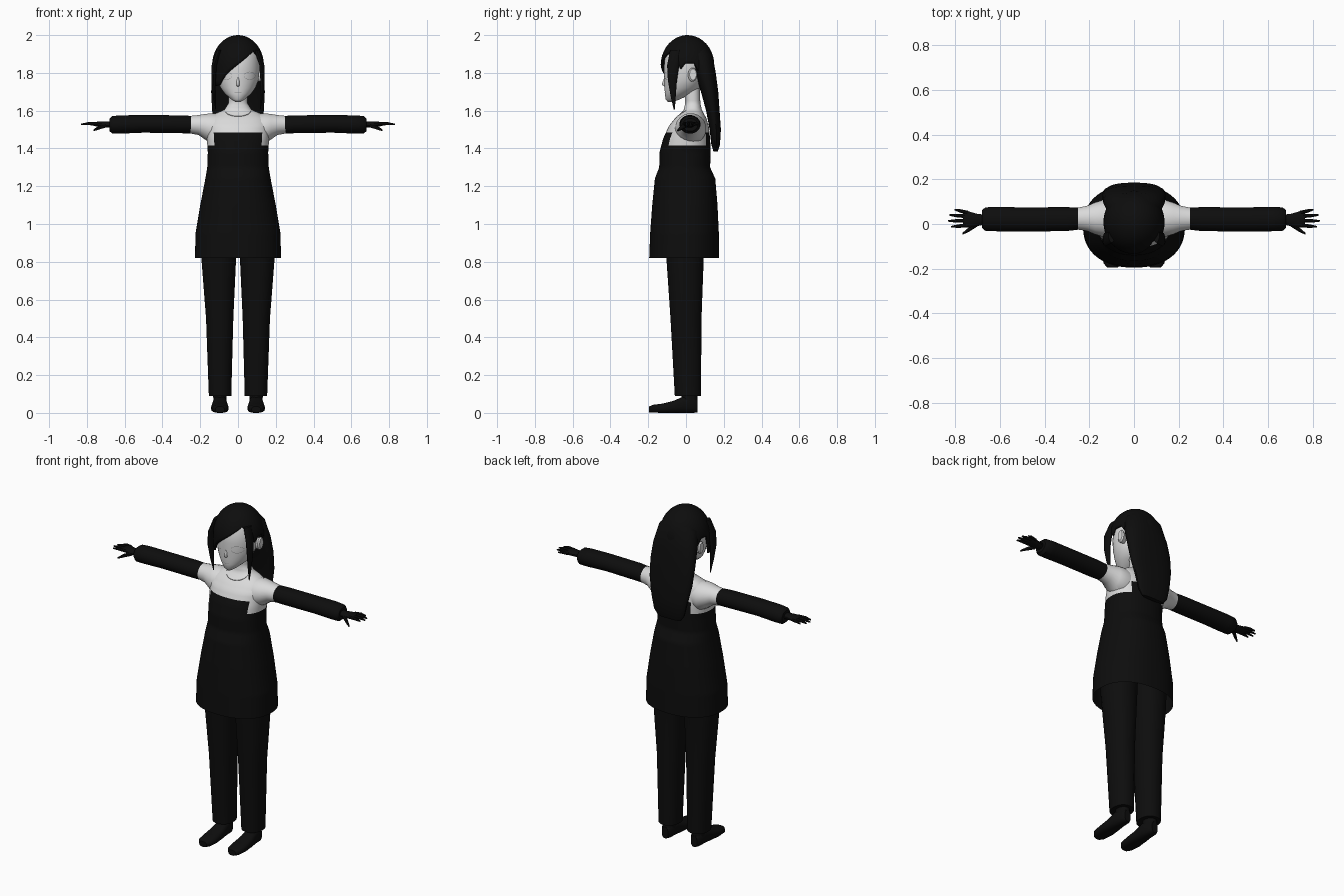
import bpy, bmesh
from math import sin, cos, pi, sqrt, radians
from mathutils import Vector
from mathutils.bvhtree import BVHTree

if "Cube" in bpy.data.objects:
    bpy.data.objects.remove(bpy.data.objects["Cube"])


def material(name, rgb):
    m = bpy.data.materials.new(name)
    m.use_nodes = True
    m.diffuse_color = (*rgb, 1)
    m.node_tree.nodes["Principled BSDF"].inputs["Base Color"].default_value = (*rgb, 1)
    return m


BLACK = material("black_cloth", (0.004, 0.004, 0.004))
SKIN = material("pale_skin", (0.7, 0.7, 0.7))
GREY = material("grey_line", (0.25, 0.25, 0.25))


def finish(bm, name, mats, mirror=False, angle=40):
    bmesh.ops.recalc_face_normals(bm, faces=bm.faces)
    me = bpy.data.meshes.new(name)
    bm.to_mesh(me)
    bm.free()
    ob = bpy.data.objects.new(name, me)
    bpy.context.collection.objects.link(ob)
    for m in mats:
        me.materials.append(m)
    bpy.ops.object.select_all(action='DESELECT')
    ob.select_set(True)
    bpy.context.view_layer.objects.active = ob
    bpy.ops.object.shade_smooth_by_angle(angle=radians(angle))
    if mirror:
        ob.modifiers.new("Mirror", 'MIRROR').use_bisect_axis[0] = False
    return ob


def smooth_sections(secs, step):
    """Interpolate sections linearly so that rings are at most step apart."""
    out = [secs[0]]
    for a, b in zip(secs, secs[1:]):
        n = max(1, round(abs(b[0] - a[0]) / step))
        out += [[p + (q - p) * i / n for p, q in zip(a, b)] for i in range(1, n + 1)]
    return out


def loft(name, axis, secs, mats, seg=20, power=1.0, caps=(True, True),
         mirror=False, rule=None, angle=40):
    """Sections are (position, centre 1, centre 2, radius 1, radius 2) along an axis."""
    bm = bmesh.new()
    rings = []
    for p, c1, c2, r1, r2 in secs:
        ring = []
        for i in range(seg):
            a = 2 * pi * (i + 0.5) / seg
            u, v = cos(a), sin(a)
            u = c1 + r1 * abs(u) ** power * (1 if u > 0 else -1)
            v = c2 + r2 * abs(v) ** power * (1 if v > 0 else -1)
            co = {'x': (p, u, v), 'y': (u, p, v), 'z': (u, v, p)}[axis]
            ring.append(bm.verts.new(co))
        rings.append(ring)
    for a, b in zip(rings, rings[1:]):
        for i in range(seg):
            j = (i + 1) % seg
            bm.faces.new((a[i], a[j], b[j], b[i]))
    for ring, cap in ((rings[0], caps[0]), (rings[-1], caps[1])):
        if cap:
            bm.faces.new(ring)
    if rule:
        for f in bm.faces:
            f.material_index = rule(f.calc_center_median())
    return finish(bm, name, mats, mirror, angle)


# Dress and upper body: cloth below the neckline, skin above
def torso_rule(c):
    middle = 0.125 if c.y < 0 else 0.1
    edge = 1.48 if abs(c.x) < middle else 1.41
    return 0 if c.z < edge else 1


body = [(0.82, 0, -0.01, 0.228, 0.185), (0.95, 0, -0.008, 0.225, 0.182),
        (1.1, 0, -0.006, 0.2, 0.173), (1.24, 0, -0.005, 0.173, 0.16),
        (1.3, 0, -0.007, 0.163, 0.135), (1.38, 0, -0.005, 0.16, 0.135),
        (1.45, 0, 0.003, 0.165, 0.125), (1.52, 0, 0.015, 0.17, 0.105),
        (1.56, 0, 0.025, 0.155, 0.083), (1.585, 0, 0.032, 0.12, 0.062),
        (1.605, 0, 0.036, 0.072, 0.048), (1.64, 0, 0.036, 0.05, 0.04),
        (1.74, 0, 0.03, 0.047, 0.042)]
torso = loft("dress_and_torso", 'z', smooth_sections(body, 0.012), [BLACK, SKIN],
             seg=64, power=0.88, caps=(False, True), rule=torso_rule)

# Trousers and shoes
loft("trouser_leg", 'z', [(0.09, 0.095, 0.01, 0.06, 0.07), (0.5, 0.097, 0, 0.073, 0.083),
                          (0.82, 0.102, -0.005, 0.093, 0.1), (1.0, 0.1, -0.005, 0.095, 0.11)],
     [BLACK], mirror=True, power=0.9)
loft("shoe", 'y', [(-0.195, 0.096, 0.018, 0.024, 0.016), (-0.175, 0.096, 0.022, 0.041, 0.021),
                   (-0.12, 0.096, 0.025, 0.047, 0.025), (-0.06, 0.096, 0.033, 0.043, 0.033),
                   (-0.01, 0.096, 0.045, 0.037, 0.045), (0.04, 0.096, 0.045, 0.034, 0.045),
                   (0.062, 0.096, 0.035, 0.02, 0.033)], [BLACK], power=0.75, mirror=True)
loft("ankle", 'z', [(0.04, 0.096, 0.02, 0.034, 0.042), (0.15, 0.096, 0.015, 0.038, 0.045)],
     [BLACK], mirror=True)

# Shoulders, sleeves and cuffs
loft("shoulder", 'x', [(0.08, 0.025, 1.505, 0.075, 0.075), (0.14, 0.025, 1.505, 0.083, 0.082),
                       (0.175, 0.025, 1.515, 0.072, 0.068), (0.21, 0.025, 1.524, 0.057, 0.053),
                       (0.26, 0.024, 1.526, 0.048, 0.046)], [SKIN], mirror=True)
loft("sleeve", 'x', [(0.25, 0.024, 1.526, 0.05, 0.047), (0.3, 0.022, 1.528, 0.054, 0.048),
                     (0.5, 0.02, 1.53, 0.055, 0.047), (0.62, 0.022, 1.527, 0.055, 0.049),
                     (0.665, 0.022, 1.525, 0.053, 0.047), (0.68, 0.022, 1.525, 0.04, 0.034)],
     [BLACK], mirror=True)

# Hands
loft("palm", 'x', [(0.66, 0.02, 1.526, 0.022, 0.018), (0.7, 0.018, 1.527, 0.028, 0.016),
                   (0.74, 0.02, 1.529, 0.038, 0.014), (0.765, 0.022, 1.529, 0.034, 0.01)],
     [BLACK], seg=12, mirror=True)


def finger(name, start, end, r):
    a, b = Vector(start), Vector(end)
    mid = a.lerp(b, 0.6) + Vector((0, 0, 0.003))
    loft(name, 'x', [(*a, r, r), (*mid, r * 0.9, r * 0.9), (*b, r * 0.4, r * 0.4)],
         [BLACK], seg=8, mirror=True)


for i, (y, tip_x, tip_y) in enumerate([(-0.006, 0.818, -0.012), (0.014, 0.832, 0.014),
                                       (0.034, 0.826, 0.04), (0.05, 0.802, 0.064)]):
    finger(f"finger_{i + 1}", (0.74, y, 1.53), (tip_x, tip_y, 1.527), 0.0095)
finger("thumb", (0.7, 0, 1.522), (0.766, -0.043, 1.495), 0.012)

# Head with pointed chin, nose and ears
head = loft("head", 'z', [(1.645, 0, -0.083, 0.012, 0.012), (1.66, 0, -0.07, 0.036, 0.038),
                          (1.69, 0, -0.04, 0.07, 0.072), (1.72, 0, -0.02, 0.092, 0.094),
                          (1.76, 0, -0.01, 0.108, 0.105), (1.82, 0, -0.004, 0.115, 0.114),
                          (1.9, 0, 0, 0.11, 0.11), (1.96, 0, 0, 0.07, 0.07)], [SKIN], seg=32,
            angle=70)
loft("nose", 'z', [(1.728, 0, -0.108, 0.008, 0.006), (1.738, 0, -0.112, 0.01, 0.018),
                   (1.785, 0, -0.104, 0.005, 0.008)], [SKIN], seg=8, angle=80)
loft("ear", 'x', [(0.095, 0.03, 1.785, 0.018, 0.03), (0.122, 0.035, 1.79, 0.025, 0.037),
                  (0.13, 0.037, 1.792, 0.018, 0.03)], [SKIN], seg=14, mirror=True)

# Hair cap whose lower edge sweeps diagonally over the forehead
CAP = [(-180, 1.7), (-150, 1.7), (-125, 1.77), (-105, 1.85), (-85, 1.85), (-70, 1.73),
       (-50, 1.735), (-30, 1.79), (0, 1.845), (25, 1.89), (45, 1.92), (62, 1.88),
       (75, 1.82), (85, 1.85), (105, 1.85), (125, 1.77), (150, 1.7), (180, 1.7)]


def cap_edge(deg):
    for (a, za), (b, zb) in zip(CAP, CAP[1:]):
        if a <= deg <= b:
            return za + (zb - za) * (deg - a) / (b - a)


bm = bmesh.new()
rows, cols = 14, 72
grid = []
for i in range(cols):
    deg = -180 + 360 * i / cols
    edge = cap_edge(deg)
    column = []
    for k in range(1, rows + 1):
        z = edge + (2.0 - edge) * cos(k / rows * pi / 2)
        h = (z - 1.84) / 0.16
        r = sqrt(max(0, 1 - h * h)) if h > 0 else 1 + 0.03 * h
        x, y = 0.137 * r * sin(radians(deg)), 0.008 - 0.142 * r * cos(radians(deg))
        column.append(bm.verts.new((x, y, z)))
    grid.append(column)
crown = bm.verts.new((0, 0.008, 2.0))
for i in range(cols):
    a, b = grid[i], grid[(i + 1) % cols]
    bm.faces.new((crown, a[0], b[0]))
    for k in range(rows - 1):
        bm.faces.new((a[k], a[k + 1], b[k + 1], b[k]))
cap = finish(bm, "hair_cap", [BLACK])
solid = cap.modifiers.new("Thickness", 'SOLIDIFY')
solid.thickness = 0.012

# Long hair down the back and tapering side locks
loft("back_hair", 'z', [(1.385, 0, 0.157, 0.075, 0.012), (1.42, 0, 0.157, 0.1, 0.023),
                        (1.5, 0, 0.155, 0.118, 0.03), (1.6, 0, 0.142, 0.138, 0.036),
                        (1.7, 0, 0.125, 0.143, 0.046), (1.8, 0, 0.1, 0.137, 0.058),
                        (1.9, 0, 0.07, 0.115, 0.07), (1.96, 0, 0.04, 0.06, 0.06)],
     [BLACK], seg=24, power=0.85)
loft("side_lock", 'z', [(1.605, 0.118, -0.062, 0.002, 0.003), (1.68, 0.125, -0.068, 0.008, 0.014),
                        (1.76, 0.13, -0.072, 0.012, 0.024), (1.84, 0.126, -0.068, 0.014, 0.032),
                        (1.92, 0.1, -0.05, 0.014, 0.034)], [BLACK], seg=10, mirror=True)


# Fine drawn lines laid on the surface
def surface_line(name, target, points, radius=0.0012):
    me = target.data
    tree = BVHTree.FromPolygons([v.co for v in me.vertices], [p.vertices for p in me.polygons])
    bm = bmesh.new()
    last = None
    for x, z in points:
        hit = tree.ray_cast(Vector((x, -1, z)), Vector((0, 1, 0)))[0]
        pair = [bm.verts.new(hit + Vector((0, -0.002, s * radius))) for s in (-1, 1)]
        if last:
            bm.faces.new((last[0], pair[0], pair[1], last[1]))
        last = pair
    finish(bm, name, [GREY])


for side, label in ((1, "left"), (-1, "right")):
    surface_line(f"{label}_eye_line", head,
                 [(side * 0.062 + 0.03 * cos(i * pi / 12), 1.785 + 0.02 * sin(i * pi / 12))
                  for i in range(25)])
surface_line("mouth_line", head, [(i * 0.004, 1.694 + 0.0002 * i * i) for i in range(-5, 6)])
surface_line("neck_line", torso, [(0.068 * cos(i * pi / 16), 1.6 - 0.03 * sin(i * pi / 16))
                                  for i in range(17)])
